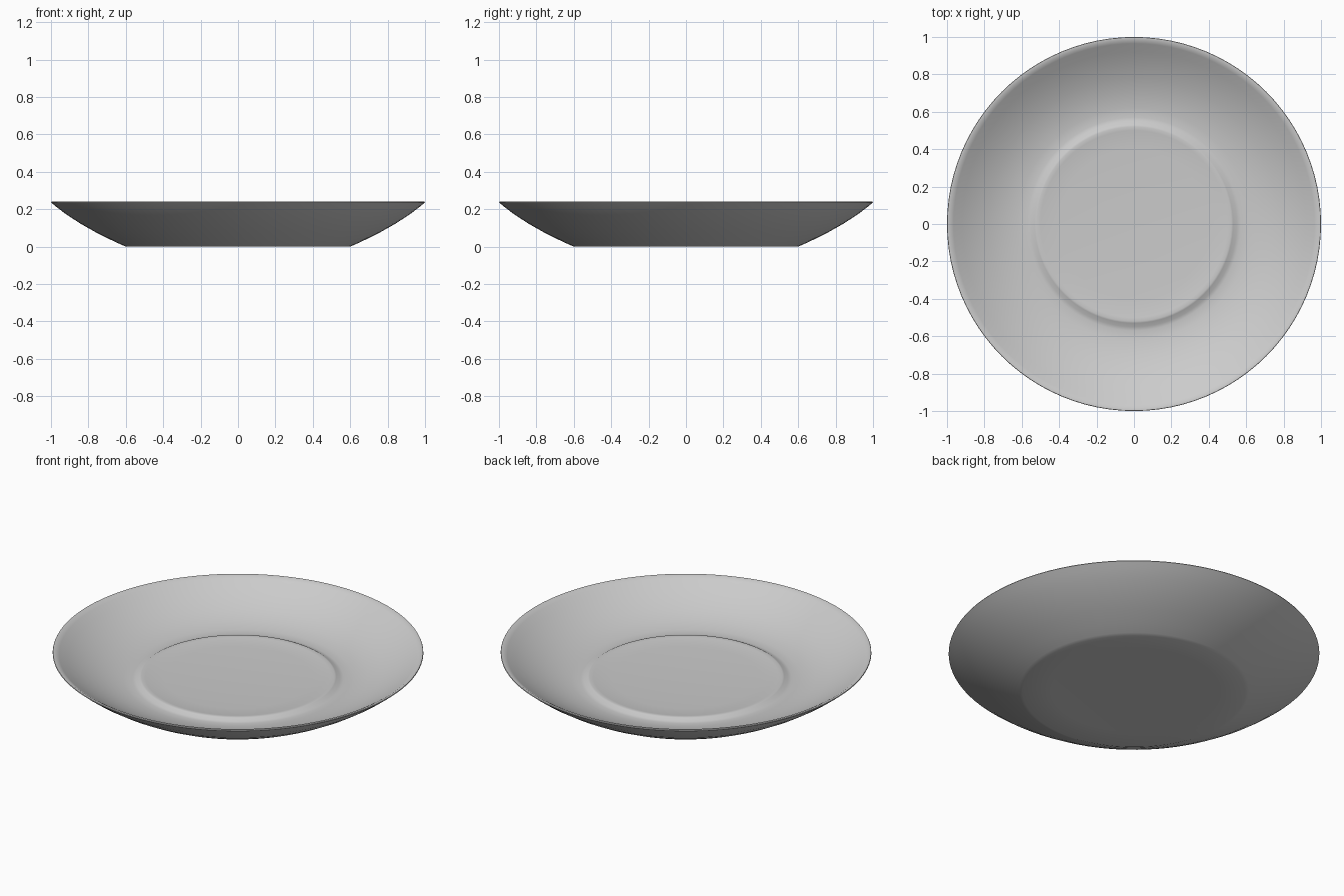
import bpy, bmesh, math

if "Cube" in bpy.data.objects:
    bpy.data.objects.remove(bpy.data.objects["Cube"])

# Saucer profile (radius, height): underside, wall, rim, bowl, raised centre, dished floor
profile = [
    (0.0, 0.006), (0.45, 0.004), (0.60, 0.0), (0.62, 0.008),
    (0.68, 0.036), (0.76, 0.076), (0.84, 0.121), (0.92, 0.173), (0.97, 0.211), (1.0, 0.236),
    (0.998, 0.24), (0.985, 0.24), (0.965, 0.228),
    (0.92, 0.199), (0.86, 0.165), (0.78, 0.127), (0.70, 0.100), (0.62, 0.083), (0.57, 0.080),
    (0.55, 0.083), (0.53, 0.095), (0.52, 0.098), (0.50, 0.094), (0.40, 0.089), (0.20, 0.085), (0.0, 0.083),
]

# Revolve the profile around the z axis
bm = bmesh.new()
verts = [bm.verts.new((r, 0, z)) for r, z in profile]
edges = [bm.edges.new(pair) for pair in zip(verts, verts[1:])]
bmesh.ops.spin(bm, geom=verts + edges, cent=(0, 0, 0), axis=(0, 0, 1),
               angle=math.tau, steps=96, use_duplicate=False)
bmesh.ops.remove_doubles(bm, verts=bm.verts, dist=0.0005)
bmesh.ops.recalc_face_normals(bm, faces=bm.faces)

mesh = bpy.data.meshes.new("saucer")
bm.to_mesh(mesh)
bm.free()
saucer = bpy.data.objects.new("saucer", mesh)
bpy.context.collection.objects.link(saucer)

# Smooth shading with a crisp rim
bpy.context.view_layer.objects.active = saucer
saucer.select_set(True)
bpy.ops.object.shade_smooth_by_angle(angle=math.radians(45))
